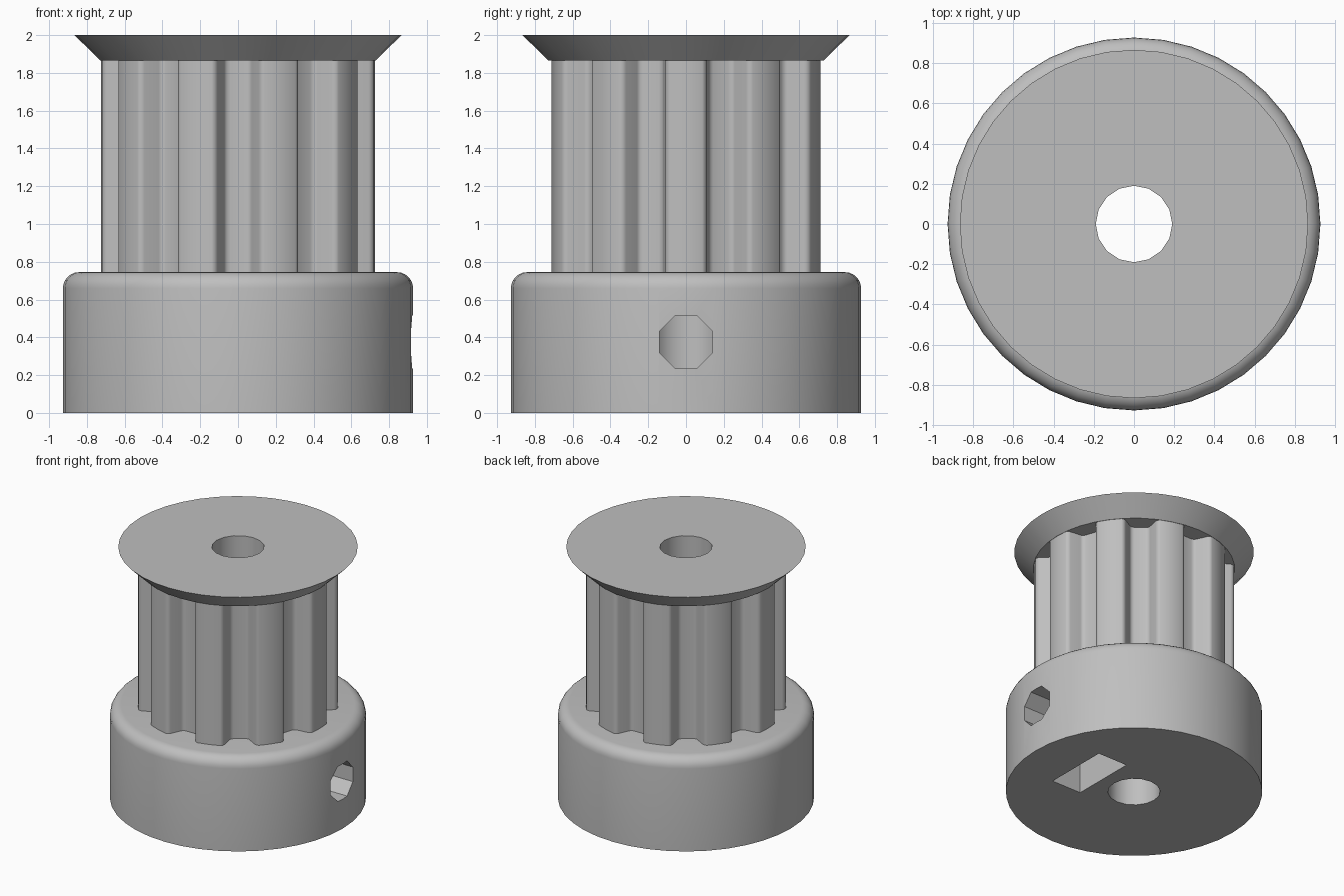
import bpy, bmesh
from math import sin, cos, pi, radians, sqrt
from mathutils import Vector

cube = bpy.data.objects.get("Cube")
if cube:
    bpy.data.objects.remove(cube, do_unlink=True)

metal = bpy.data.materials.new("plain_grey")
metal.use_nodes = True
GREY = (0.52, 0.52, 0.52, 1)
metal.diffuse_color = GREY
metal.node_tree.nodes["Principled BSDF"].inputs["Base Color"].default_value = GREY


def make_object(name, bm):
    bmesh.ops.recalc_face_normals(bm, faces=bm.faces)
    mesh = bpy.data.meshes.new(name)
    bm.to_mesh(mesh)
    bm.free()
    mesh.materials.append(metal)
    obj = bpy.data.objects.new(name, mesh)
    bpy.context.collection.objects.link(obj)
    return obj


def prism(name, points, direction):
    """Extrude a closed loop of 3D points along a direction."""
    bm = bmesh.new()
    face = bm.faces.new([bm.verts.new(p) for p in points])
    result = bmesh.ops.extrude_face_region(bm, geom=[face], use_keep_orig=True)
    moved = [g for g in result["geom"] if isinstance(g, bmesh.types.BMVert)]
    bmesh.ops.translate(bm, verts=moved, vec=direction)
    return make_object(name, bm)


def turned(name, profile, sides=40):
    """Stack rings of (radius, height) into a capped solid."""
    bm = bmesh.new()
    rings = [[bm.verts.new((r * cos(2 * pi * i / sides), r * sin(2 * pi * i / sides), z))
              for i in range(sides)] for r, z in profile]
    for low, high in zip(rings, rings[1:]):
        for i in range(sides):
            j = (i + 1) % sides
            bm.faces.new((low[i], low[j], high[j], high[i]))
    bm.faces.new(rings[0])
    bm.faces.new(rings[-1])
    return make_object(name, bm)


def finish(obj, cutters):
    """Cut the holes, then smooth the round faces."""
    bpy.ops.object.select_all(action='DESELECT')
    bpy.context.view_layer.objects.active = obj
    obj.select_set(True)
    for cutter in cutters:
        mod = obj.modifiers.new("cut", 'BOOLEAN')
        mod.operation = 'DIFFERENCE'
        mod.solver = 'EXACT'
        mod.object = cutter
        bpy.ops.object.modifier_apply(modifier=mod.name)
    bpy.ops.object.shade_smooth_by_angle(angle=radians(30))


BASE_TOP, FLANGE_LOW, TOP = 0.745, 1.865, 2.0

# Base with a rounded upper rim
BASE_R, ROUND = 0.927, 0.085
rim = [(BASE_R - ROUND + ROUND * cos(a), BASE_TOP - ROUND + ROUND * sin(a))
       for a in (pi / 2 * i / 6 for i in range(7))]
base = turned("base", [(BASE_R, 0)] + rim)

# Toothed barrel: ten rounded trapezoid grooves, one facing the front
TEETH, BARREL_R, HALF_W = 10, 0.725, 0.141
chord = sqrt(BARREL_R ** 2 - HALF_W ** 2)
half_groove = [(HALF_W, 0), (0.131, 0.002), (0.122, 0.006), (0.115, 0.012), (0.109, 0.02),
               (0.073, 0.097), (0.068, 0.106), (0.06, 0.112), (0.051, 0.116), (0.041, 0.118)]
groove = [(-u, d) for u, d in half_groove] + half_groove[::-1]
outline = []
for k in range(TEETH):
    a = -pi / 2 + 2 * pi * k / TEETH
    out, side = Vector((cos(a), sin(a), 0)), Vector((-sin(a), cos(a), 0))
    outline += [out * (chord - d) + side * u for u, d in groove]
    mid = a + pi / TEETH
    outline.append(Vector((cos(mid), sin(mid), 0)) * BARREL_R)
for p in outline:
    p.z = BASE_TOP
barrel = prism("toothed_barrel", outline, (0, 0, FLANGE_LOW - BASE_TOP))

# Flared top flange
flange = turned("top_flange", [(0.728, FLANGE_LOW), (0.866, TOP)])

# Cutters: shaft bore, octagonal set screw hole, nut slot with a pointed roof
bore = turned("bore_cutter", [(0.19, -0.2), (0.19, 2.2)], 16)
HOLE_Z, HOLE_R = 0.375, 0.1515
octagon = [(0, HOLE_R * cos(pi / 8 + pi / 4 * i), HOLE_Z + HOLE_R * sin(pi / 8 + pi / 4 * i))
           for i in range(8)]
screw = prism("screw_cutter", octagon, (1.2, 0, 0))
slot = [(0.29, y, z) for y, z in
        ((-0.26, -0.1), (0.26, -0.1), (0.26, 0.525), (0, 0.675), (-0.26, 0.525))]
nut = prism("nut_cutter", slot, (0.26, 0, 0))

finish(base, [bore, screw, nut])
finish(barrel, [bore])
finish(flange, [bore])
for cutter in (bore, screw, nut):
    bpy.data.objects.remove(cutter, do_unlink=True)
